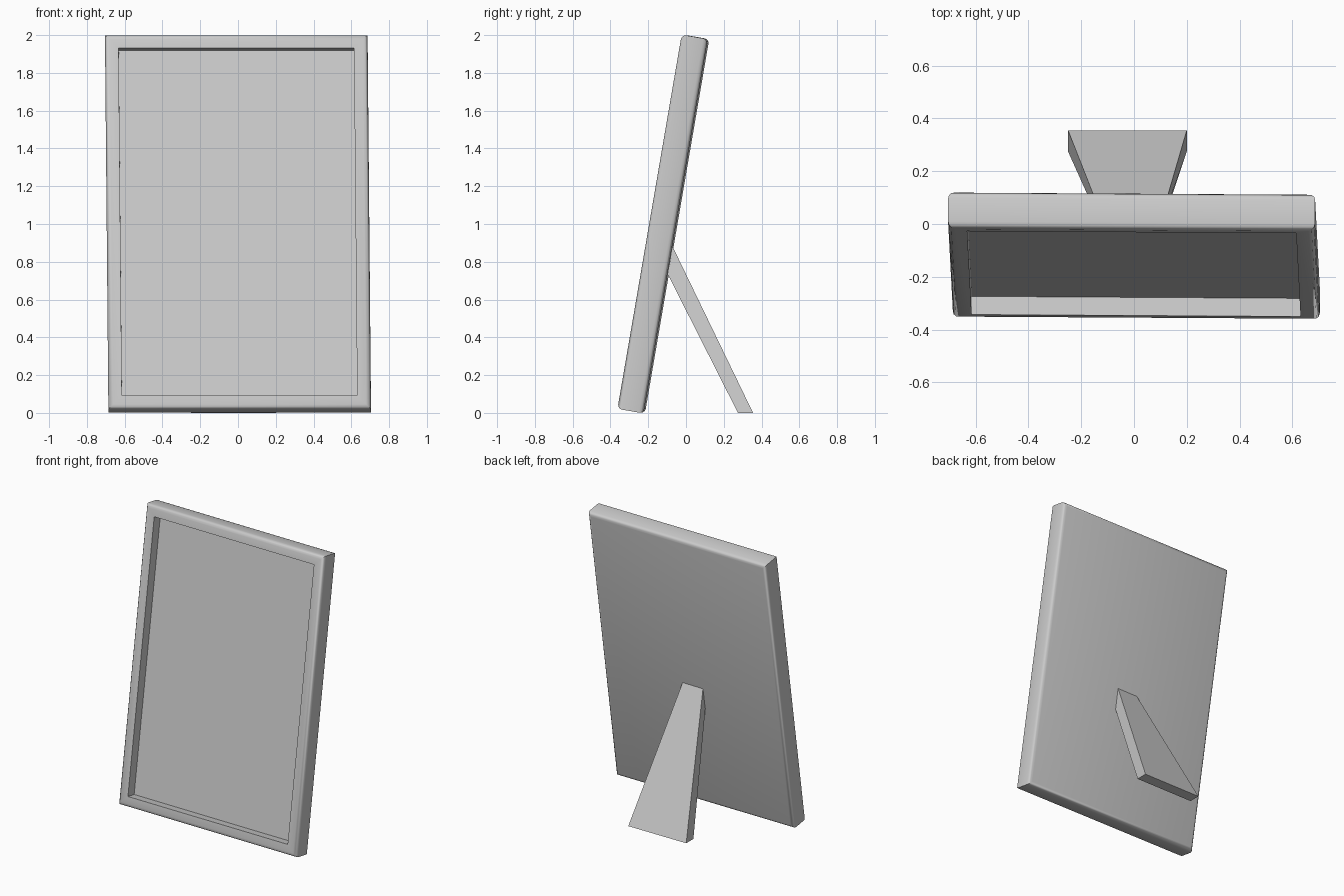
import bpy, bmesh, math
from mathutils import Matrix, Vector

if "Cube" in bpy.data.objects:
    bpy.data.objects.remove(bpy.data.objects["Cube"])


def add_object(name, bm):
    bmesh.ops.recalc_face_normals(bm, faces=bm.faces)
    mesh = bpy.data.meshes.new(name)
    bm.to_mesh(mesh)
    bm.free()
    obj = bpy.data.objects.new(name, mesh)
    bpy.context.collection.objects.link(obj)
    return obj


# Picture frame: slab with rounded front and back rims and a recessed panel
W, T, H, BEVEL = 1.39, 0.14, 2.01, 0.025
bm = bmesh.new()
bmesh.ops.create_cube(bm, size=1, matrix=Matrix.Diagonal((W, T, H, 1)))
rims = [e for e in bm.edges if abs(e.verts[0].co.y - e.verts[1].co.y) < 0.01]
bmesh.ops.bevel(bm, geom=rims, offset=BEVEL, segments=3, profile=0.5, affect='EDGES')
bm.normal_update()
front = min(bm.faces, key=lambda f: f.calc_center_median().y)
bmesh.ops.inset_region(bm, faces=[front], thickness=0.047, use_even_offset=True)
walls = bmesh.ops.extrude_discrete_faces(bm, faces=[front])
for v in walls["faces"][0].verts:
    v.co.y += 0.07

# Lean back, with the slight skew seen in the front and top views
a = math.radians(9.74)
right = Vector((1, -0.006, 0))
back = Vector((0.006, math.cos(a), -math.sin(a)))
up = Vector((-0.009, math.sin(a), math.cos(a)))
lean = Matrix((right, back, up)).transposed().to_4x4()
bm.transform(Matrix.Translation((0, -0.12, 1.0)) @ lean)
frame = add_object("picture_frame", bm)
bpy.context.view_layer.objects.active = frame
frame.select_set(True)
bpy.ops.object.shade_smooth_by_angle(angle=math.radians(40))

# Easel leg: tapered board from the back panel down to the floor
# sections: (left x, right x, front (y, z), back (y, z))
sections = [
    (-0.25, 0.20, (0.275, 0.0), (0.355, 0.0)),
    (-0.075, 0.07, (-0.115, 0.77), (-0.09, 0.92)),
]
bm = bmesh.new()
rings = []
for x0, x1, f, b in sections:
    corners = [(x0, *f), (x1, *f), (x1, *b), (x0, *b)]
    rings.append([bm.verts.new(c) for c in corners])
for i in range(4):
    j = (i + 1) % 4
    bm.faces.new((rings[0][i], rings[0][j], rings[1][j], rings[1][i]))
for ring in rings:
    bm.faces.new(ring)
add_object("easel_leg", bm)
